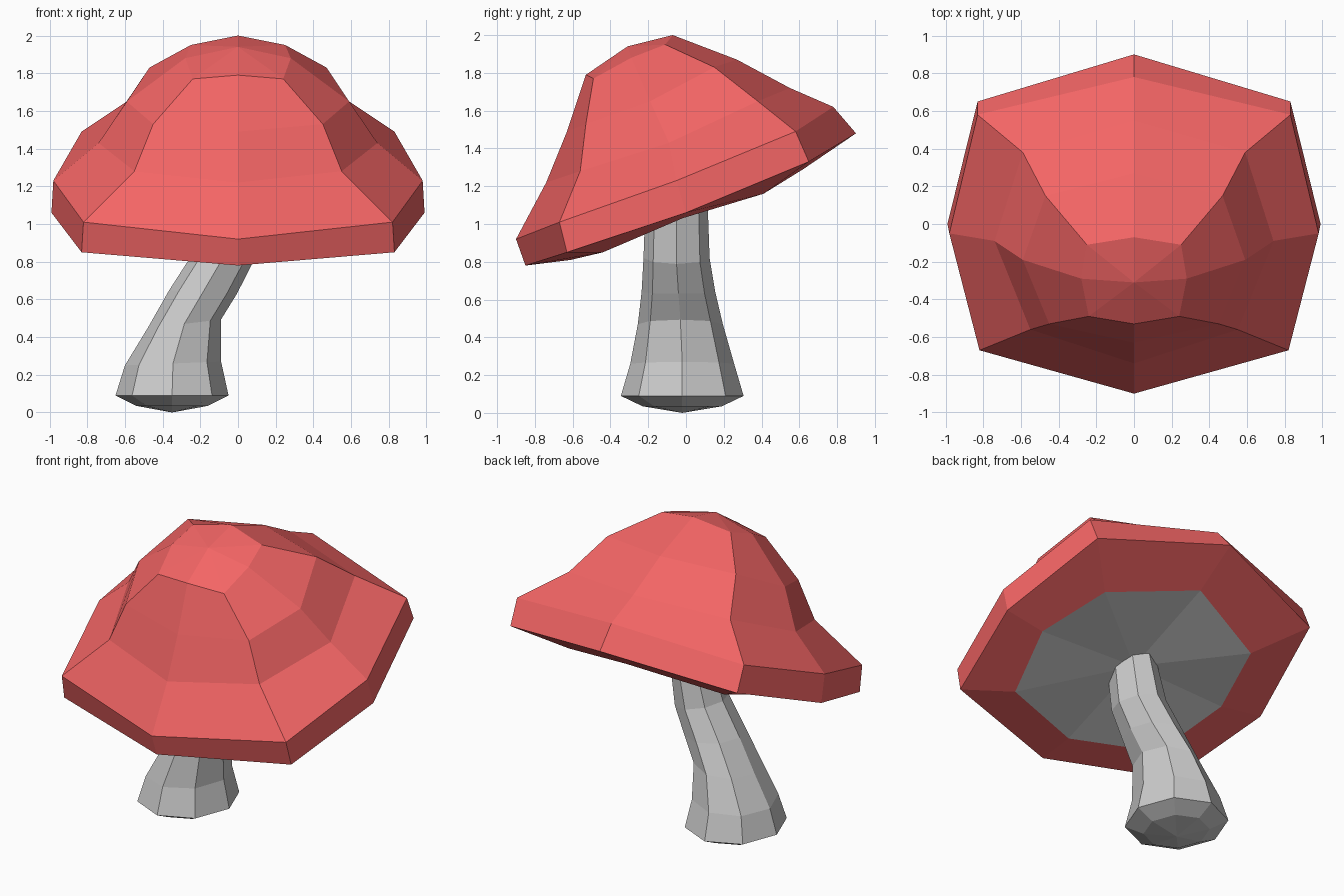
import bpy, bmesh, math
from mathutils import Vector

if "Cube" in bpy.data.objects:
    bpy.data.objects.remove(bpy.data.objects["Cube"])


def full_ring(half):
    """Mirror five points (front, diagonal, side, diagonal, back) to a closed octagon."""
    return [Vector(p) for p in half] + [Vector((-x, y, z)) for x, y, z in half[3:0:-1]]


def loft(name, rings, start=None, end=None, material=None):
    """Skin a stack of octagons, optionally closing either end with a fan."""
    bm = bmesh.new()
    loops = [[bm.verts.new(p) for p in ring] for ring in rings]
    for a, b in zip(loops, loops[1:]):
        for i in range(8):
            j = (i + 1) % 8
            bm.faces.new((a[i], a[j], b[j], b[i]))
    for loop, tip in ((loops[0], start), (loops[-1], end)):
        if tip is not None:
            c = bm.verts.new(tip)
            for i in range(8):
                j = (i + 1) % 8
                tri = (loop[j], loop[i], c) if loop is loops[0] else (loop[i], loop[j], c)
                bm.faces.new(tri)
    # The lofts run bottom to top (stem) or crown to underside (cap)
    if rings[0][0].z > rings[-1][0].z:
        bmesh.ops.reverse_faces(bm, faces=bm.faces[:])
    mesh = bpy.data.meshes.new(name)
    bm.to_mesh(mesh)
    bm.free()
    obj = bpy.data.objects.new(name, mesh)
    bpy.context.collection.objects.link(obj)
    if material:
        mesh.materials.append(material)
    return obj


red = bpy.data.materials.new("cap_red")
red.diffuse_color = (0.9, 0.13, 0.13, 1)
red.use_nodes = True
red.node_tree.nodes["Principled BSDF"].inputs["Base Color"].default_value = red.diffuse_color

# Cap: tilted octagons from crown to rim and under the lip
crown = full_ring([(0, -.53, 1.79), (.24, -.49, 1.77), (.28, -.29, 1.88), (.25, -.11, 1.95), (0, -.07, 2.0)])
upper = full_ring([(0, -.63, 1.49), (.45, -.53, 1.53), (.59, -.19, 1.65), (.47, .15, 1.83), (0, .27, 1.87)])
lower = full_ring([(0, -.74, 1.22), (.55, -.56, 1.28), (.74, -.09, 1.43), (.59, .38, 1.65), (0, .55, 1.72)])
rim_top = full_ring([(0, -.90, .92), (.82, -.67, 1.01), (.98, -.05, 1.23), (.83, .58, 1.49), (0, .78, 1.62)])
rim_low = full_ring([(0, -.85, .78), (.83, -.63, .85), (.99, 0, 1.06), (.83, .65, 1.33), (0, .90, 1.48)])
lip = full_ring([(0, -.61, .81), (.56, -.44, .85), (.70, -.02, 1.03), (.57, .41, 1.16), (0, .62, 1.29)])
loft("cap", [crown, upper, lower, rim_top, rim_low, lip], start=(0, -.31, 1.94), material=red)

# Gills: grey underside closing the cap
hub = Vector((0, 0, 1.04))
gills = loft("gills", [lip, [p.lerp(hub, .5) for p in lip]], end=hub)
bm = bmesh.new()
bm.from_mesh(gills.data)
bm.normal_update()
bmesh.ops.reverse_faces(bm, faces=[f for f in bm.faces if f.normal.z > 0])
bm.to_mesh(gills.data)
bm.free()


# Stem: leaning octagons (centre x, y, z, radius x, radius y, tilt)
def stem_ring(cx, cy, cz, rx, ry, tilt):
    pts = []
    for i in range(8):
        a = math.tau * i / 8 - math.pi / 2
        dx = rx * math.cos(a)
        pts.append(Vector((cx + dx, cy + ry * math.sin(a), cz - dx * tilt)))
    return pts


sections = [
    (-.35, -.02, .035, .19, .21, 0),
    (-.35, -.02, .09, .30, .325, 0),
    (-.345, -.02, .26, .255, .275, -.04),
    (-.285, -.03, .47, .195, .225, -.12),
    (-.185, -.04, .64, .18, .195, .05),
    (-.08, -.05, .82, .155, .175, .2),
    (-.02, -.05, 1.10, .13, .165, .15),
]
loft("stem", [stem_ring(*s) for s in sections], start=(-.35, -.02, 0), end=(-.02, -.05, 1.11))
